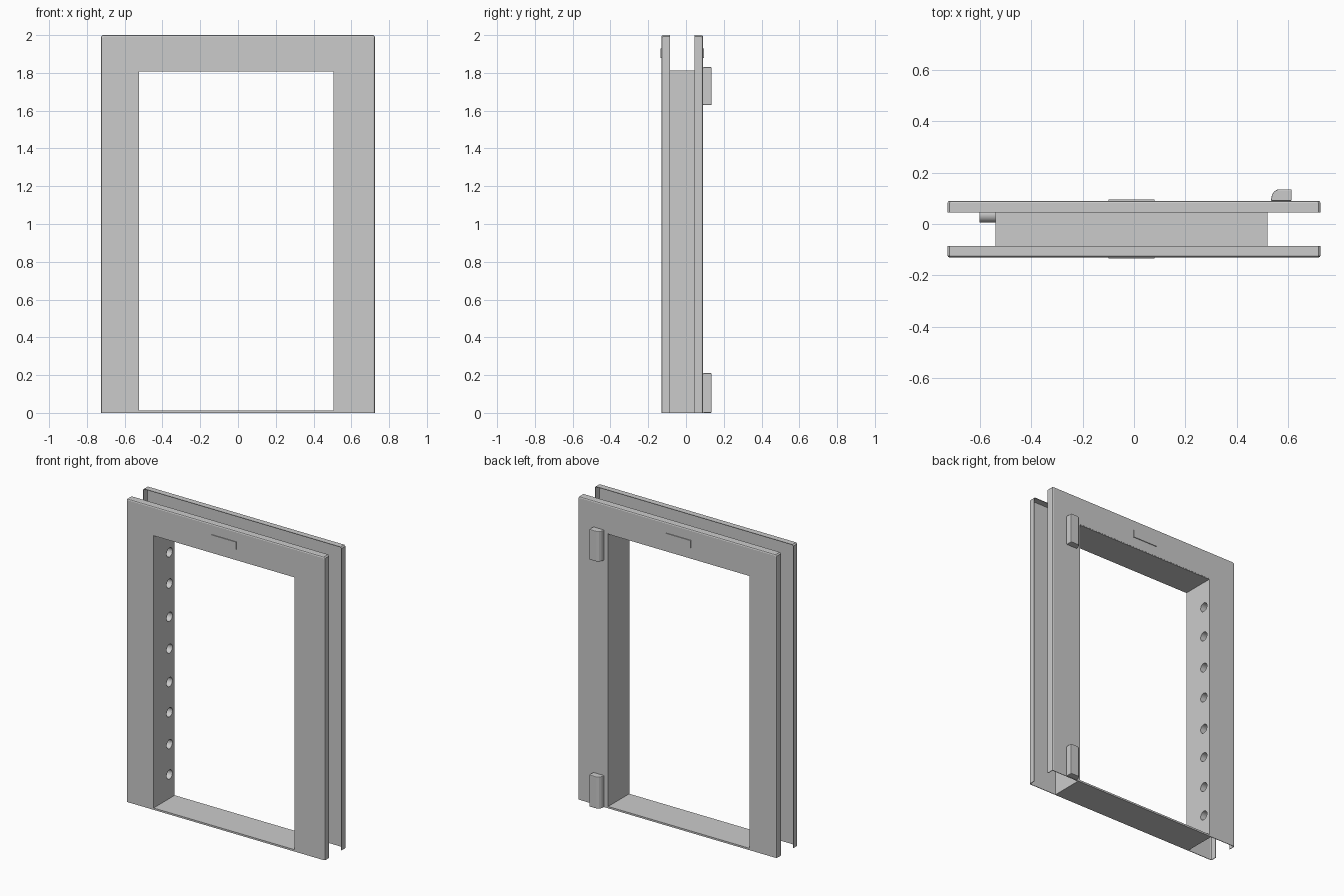
import bpy, bmesh
from mathutils import Matrix, Vector

if "Cube" in bpy.data.objects:
    bpy.data.objects.remove(bpy.data.objects["Cube"])

XL, XR, ZT = -0.525, 0.505, 1.812      # opening edges
W, H = 0.725, 2.0                      # outer half width and height
YF, YB = -0.13, 0.09                   # front and back faces
HOLES = [0.17, 0.37, 0.58, 0.78, 1.0, 1.21, 1.43, 1.635]
HOLE_Y, HOLE_R = 0.036, 0.03


def make(name, bm):
    me = bpy.data.meshes.new(name)
    bm.to_mesh(me)
    bm.free()
    ob = bpy.data.objects.new(name, me)
    bpy.context.collection.objects.link(ob)
    return ob


def box(name, x0, x1, y0, y1, z0, z1):
    bm = bmesh.new()
    bmesh.ops.create_cube(bm, size=1)
    bmesh.ops.scale(bm, vec=(x1 - x0, y1 - y0, z1 - z0), verts=bm.verts)
    bmesh.ops.translate(bm, vec=((x0 + x1) / 2, (y0 + y1) / 2, (z0 + z1) / 2), verts=bm.verts)
    return make(name, bm)


# Pressed sheet casing: U-shaped face with a folded lip on the outer three sides
def casing(name, face_y, inward):
    bm = bmesh.new()

    def ring(inset, depth):
        w, h, c = W - inset, H - inset, 0.008
        pts = [(-w, 0), (-w, h - c), (-w + c, h), (w - c, h), (w, h - c), (w, 0)]
        return [bm.verts.new((x, face_y + inward * depth, z)) for x, z in pts]

    rings = [ring(0.008, 0), ring(0.002, 0.003), ring(0, 0.009), ring(0, 0.045)]
    inner = [(XR, 0), (XR, ZT), (XL, ZT), (XL, 0)]
    front = bm.faces.new(rings[0] + [bm.verts.new((x, face_y, z)) for x, z in inner])
    for a, b in zip(rings, rings[1:]):
        for i in range(len(a) - 1):
            bm.faces.new((a[i], a[i + 1], b[i + 1], b[i]))
    bmesh.ops.recalc_face_normals(bm, faces=bm.faces)
    front.normal_update()
    if front.normal.y * inward > 0:
        bmesh.ops.reverse_faces(bm, faces=bm.faces)
    ob = make(name, bm)
    mod = ob.modifiers.new("sheet", 'SOLIDIFY')
    mod.thickness = 0.004
    mod.offset = -1


casing("front_casing", YF, 1)
casing("back_casing", YB, -1)

# Raised pads on both sides of the header
box("front_header_pad", -0.10, 0.08, -0.135, -0.127, 1.88, 1.93)
box("back_header_pad", -0.10, 0.08, 0.087, 0.095, 1.88, 1.93)

# Lining of the opening
E = 0.001
jamb = box("left_jamb", XL - 0.014, XL, YF + E, YB - E, 0, ZT)
box("right_jamb", XR, XR + 0.014, YF + E, YB - E, 0, ZT)
box("header_lining", XL, XR, YF + E, YB - E, ZT - 0.004, ZT)
box("sill", XL, XR, YF, YB, 0, 0.012)


# Bolt holes in the left jamb and the sockets behind them
def tubes(name, x0, x1, r, capped):
    bm = bmesh.new()
    for z in HOLES:
        mat = Matrix.Translation(Vector(((x0 + x1) / 2, HOLE_Y, z))) @ Matrix.Rotation(1.5707963, 4, 'Y')
        bmesh.ops.create_cone(bm, cap_ends=True, segments=24, radius1=r, radius2=r,
                              depth=x1 - x0, matrix=mat)
    if not capped:
        ends = [f for f in bm.faces if all(v.co.x > x1 - 1e-4 for v in f.verts)]
        bmesh.ops.delete(bm, geom=ends, context='FACES_ONLY')
    return make(name, bm)


def select(ob):
    bpy.ops.object.select_all(action='DESELECT')
    ob.select_set(True)
    bpy.context.view_layer.objects.active = ob


cutter = tubes("hole_cutter", XL - 0.05, XL + 0.05, HOLE_R, True)
cutter.hide_render = True
mod = jamb.modifiers.new("holes", 'BOOLEAN')
mod.operation = 'DIFFERENCE'
mod.object = cutter
select(jamb)
bpy.ops.object.modifier_apply(modifier=mod.name)
bpy.data.objects.remove(cutter)
select(tubes("bolt_sockets", -0.60, XL - 0.001, HOLE_R, False))
bpy.ops.object.shade_smooth_by_angle()

# Hinge covers on the back face, rounded on the side towards the opening
profile = [(0.532, YB), (0.536, 0.113), (0.545, 0.127), (0.56, 0.135), (0.613, 0.135), (0.613, YB)]
for name, z0, z1 in (("lower_hinge", 0.0, 0.21), ("upper_hinge", 1.63, 1.83)):
    bm = bmesh.new()
    face = bm.faces.new([bm.verts.new((x, y, z0)) for x, y in profile])
    top = bmesh.ops.extrude_face_region(bm, geom=[face])["geom"]
    bmesh.ops.translate(bm, vec=(0, 0, z1 - z0), verts=[v for v in top if isinstance(v, bmesh.types.BMVert)])
    bmesh.ops.recalc_face_normals(bm, faces=bm.faces)
    hinge = make(name, bm)
    bev = hinge.modifiers.new("soft_edges", 'BEVEL')
    bev.width = 0.004
    bev.segments = 2
    bev.limit_method = 'ANGLE'
    bev.angle_limit = 1.0
